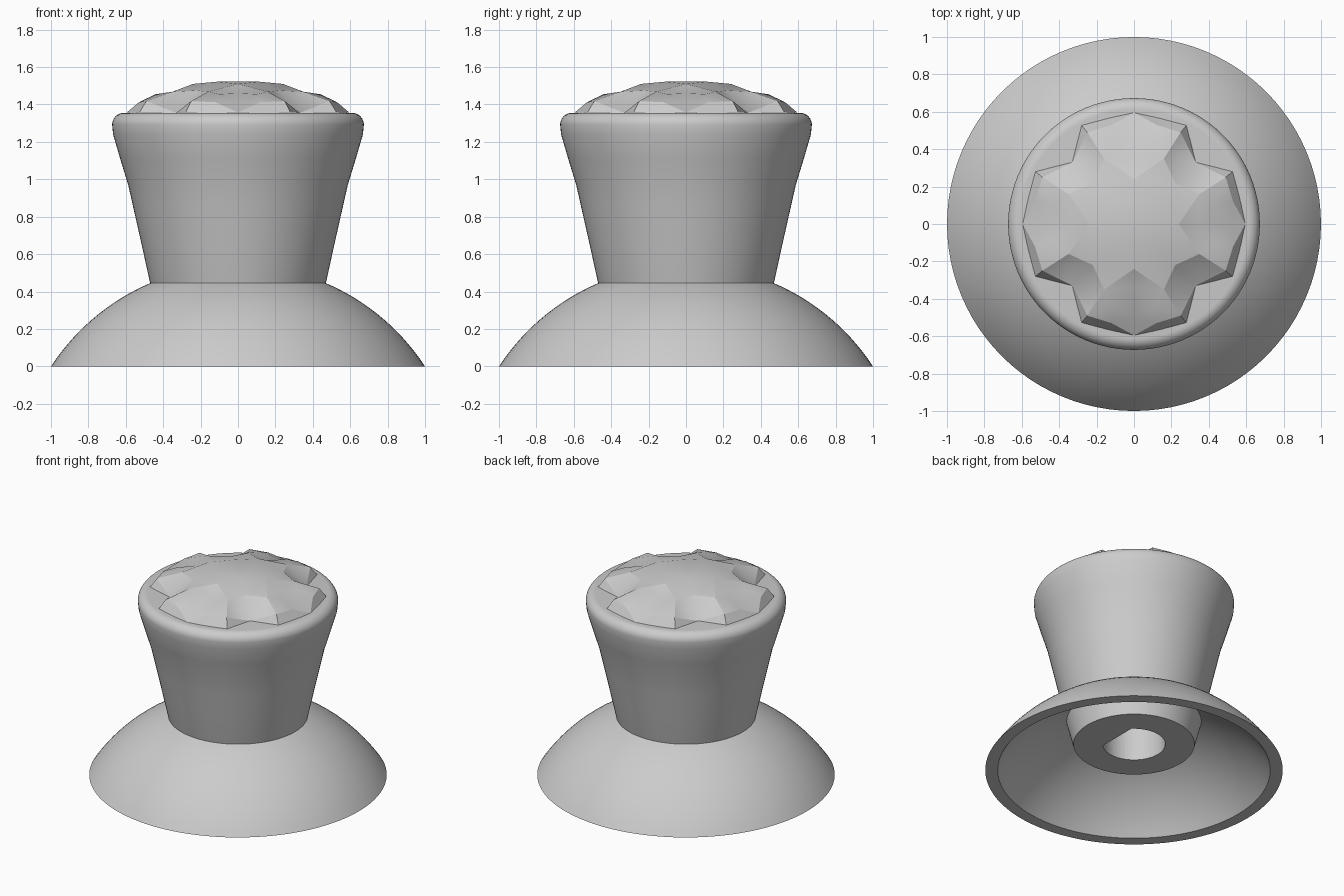
import bpy, bmesh, math
from mathutils import Vector
from mathutils.geometry import delaunay_2d_cdt

if "Cube" in bpy.data.objects:
    bpy.data.objects.remove(bpy.data.objects["Cube"])

grey = bpy.data.materials.new("plain grey")
grey.use_nodes = True
colour = (0.6, 0.6, 0.6, 1)
grey.diffuse_color = colour
grey.node_tree.nodes["Principled BSDF"].inputs["Base Color"].default_value = colour


def finish(bm, name):
    bmesh.ops.recalc_face_normals(bm, faces=bm.faces)
    mesh = bpy.data.meshes.new(name)
    bm.to_mesh(mesh)
    bm.free()
    mesh.materials.append(grey)
    ob = bpy.data.objects.new(name, mesh)
    bpy.context.collection.objects.link(ob)
    return ob


def smooth(ob, degrees):
    bpy.ops.object.select_all(action="DESELECT")
    ob.select_set(True)
    bpy.context.view_layer.objects.active = ob
    bpy.ops.object.shade_smooth_by_angle(angle=math.radians(degrees))


def lathe(name, profile, closed=False, steps=96):
    bm = bmesh.new()
    verts = [bm.verts.new((r, 0, z)) for r, z in profile]
    pairs = list(zip(verts, verts[1:]))
    if closed:
        pairs.append((verts[-1], verts[0]))
    edges = [bm.edges.new(p) for p in pairs]
    bmesh.ops.spin(bm, geom=verts + edges, cent=(0, 0, 0), axis=(0, 0, 1),
                   angle=math.tau, steps=steps, use_merge=True)
    bmesh.ops.remove_doubles(bm, verts=bm.verts, dist=1e-5)
    return finish(bm, name)


# Hollow spherical flange
CENTRE_Z = -0.653


def arc(radius, inner_r, n=16):
    low = math.asin(-CENTRE_Z / radius)
    high = math.acos(inner_r / radius)
    angles = [low + (high - low) * i / n for i in range(n + 1)]
    return [(radius * math.cos(a), CENTRE_Z + radius * math.sin(a)) for a in angles]


flange = lathe("flange", arc(1.194, 0.42) + arc(1.125, 0.42)[::-1], closed=True)
smooth(flange, 30)

# Tapered grip with a rounded rim, running down into the flange as a hub
rim = [(0.61 + 0.063 * math.cos(a), 1.292 + 0.063 * math.sin(a))
       for a in (math.radians(d) for d in range(0, 91, 10))]
grip = lathe("grip", [(0, 0.2), (0.407, 0.2), (0.47, 0.445), (0.515, 0.65), (0.56, 0.85),
                      (0.587, 0.97), (0.63, 1.11), (0.668, 1.24)] + rim + [(0, 1.355)])

# Flat-sided shaft socket cut up into the hub
bm = bmesh.new()
ring = [bm.verts.new((0.21 * math.cos(a), 0.21 * math.sin(a), 0.1))
        for a in (math.radians(45 + 270 * i / 36) for i in range(37))]
base = bm.faces.new(ring)
lifted = bmesh.ops.extrude_face_region(bm, geom=[base])["geom"]
bmesh.ops.translate(bm, vec=(0, 0, 0.9), verts=[g for g in lifted if isinstance(g, bmesh.types.BMVert)])
socket = finish(bm, "socket_cutter")
cut = grip.modifiers.new("socket", "BOOLEAN")
cut.operation, cut.object, cut.solver = "DIFFERENCE", socket, "EXACT"
bpy.context.view_layer.objects.active = grip
bpy.ops.object.modifier_apply(modifier=cut.name)
bpy.data.objects.remove(socket)
smooth(grip, 30)

# Faceted cap: one eighth of the points, mirrored round
eighth = [(0, 0, 1.512), (0.11, 0.11, 1.522), (0.24, 0, 1.51), (0.22, 0.22, 1.475),
          (0.34, 0, 1.46), (0.35, 0.16, 1.468), (0.33, 0.33, 1.355), (0.44, 0.1, 1.455),
          (0.5, 0, 1.405), (0.595, 0, 1.357), (0.527, 0.28, 1.357), (0.565, 0.14, 1.354),
          (0.53, 0.12, 1.412), (0.49, 0.25, 1.418)]
points = {}
for x, y, z in eighth:
    for a, b in ((x, y), (y, x)):
        for sx in (1, -1):
            for sy in (1, -1):
                points[(round(a * sx, 3) + 0.0, round(b * sy, 3) + 0.0)] = z
flat = [Vector(p) for p in points]
heights = list(points.values())
_, _, tris, _, _, _ = delaunay_2d_cdt(flat, [], [], 0, 1e-6)
bm = bmesh.new()
verts = [bm.verts.new((p.x, p.y, z)) for p, z in zip(flat, heights)]
for tri in tris:
    if max(heights[i] for i in tri) > 1.36:
        bm.faces.new([verts[i] for i in tri])
cap = finish(bm, "faceted_cap")
if sum(p.normal.z for p in cap.data.polygons) < 0:
    cap.data.flip_normals()
smooth(cap, 22)
